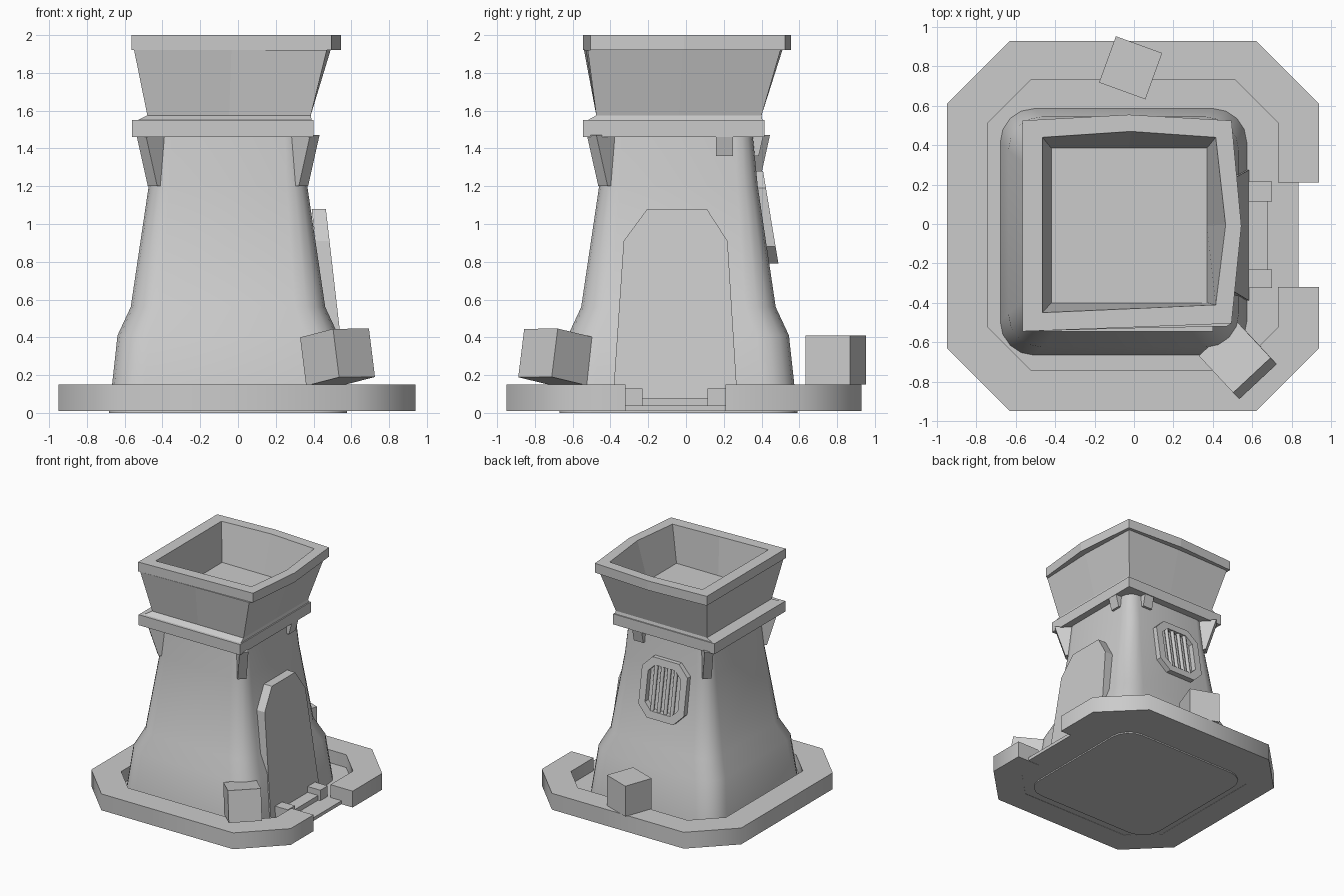
import bpy, bmesh, math
from mathutils import Matrix, Vector

if "Cube" in bpy.data.objects:
    bpy.data.objects.remove(bpy.data.objects["Cube"])

GREY = (0.6, 0.6, 0.6, 1)
stone = bpy.data.materials.new("plain_grey")
stone.use_nodes = True
stone.diffuse_color = GREY
stone.node_tree.nodes["Principled BSDF"].inputs["Base Color"].default_value = GREY


def finish(name, bm, smooth=0):
    bmesh.ops.recalc_face_normals(bm, faces=bm.faces)
    mesh = bpy.data.meshes.new(name)
    bm.to_mesh(mesh)
    bm.free()
    mesh.materials.append(stone)
    obj = bpy.data.objects.new(name, mesh)
    bpy.context.collection.objects.link(obj)
    if smooth:
        bpy.ops.object.select_all(action='DESELECT')
        obj.select_set(True)
        bpy.context.view_layer.objects.active = obj
        bpy.ops.object.shade_smooth_by_angle(angle=math.radians(smooth))
    return obj


def loft(name, rings, first=True, last=True, closed=False, smooth=0):
    """Skin a series of rings that share one point count."""
    bm = bmesh.new()
    loops = [[bm.verts.new(p) for p in ring] for ring in rings]
    n = len(loops[0])
    pairs = list(zip(loops, loops[1:]))
    if closed:
        pairs.append((loops[-1], loops[0]))
    for a, b in pairs:
        for i in range(n):
            j = (i + 1) % n
            bm.faces.new((a[i], a[j], b[j], b[i]))
    if first and not closed:
        bm.faces.new(loops[0])
    if last and not closed:
        bm.faces.new(loops[-1])
    return finish(name, bm, smooth)


def box(name, lo, hi, turn=Matrix()):
    lo, hi = Vector(lo), Vector(hi)
    bm = bmesh.new()
    bmesh.ops.create_cube(bm, size=1, matrix=Matrix.Translation((lo + hi) / 2)
                          @ turn @ Matrix.Diagonal((*(hi - lo), 1)))
    return finish(name, bm)


def corner_rect(x0, x1, y0, y1, r, steps=1):
    """Counter-clockwise rectangle with chamfered or rounded corners."""
    pts = []
    for k, (cx, cy) in enumerate(((x1 - r, y1 - r), (x0 + r, y1 - r),
                                  (x0 + r, y0 + r), (x1 - r, y0 + r))):
        for s in range(steps + 1):
            a = math.pi / 2 * (k + s / steps)
            pts.append((cx + r * math.cos(a), cy + r * math.sin(a)))
    return pts


def lift(pts, z):
    return [(x, y, z) for x, y in pts]


# Base kerb, open at the doorway, with a thin floor
outer = [(0.94, 0.21)] + corner_rect(-0.95, 0.94, -0.95, 0.93, 0.32) + [(0.94, -0.32)]
inner = [(0.73, 0.21)] + corner_rect(-0.74, 0.73, -0.74, 0.73, 0.215) + [(0.73, -0.32)]
loft("base_kerb", [[(*o, 0.01), (*o, 0.15), (*i, 0.15), (*i, 0.01)]
                   for o, i in zip(outer, inner)], smooth=50)
floor = corner_rect(-0.84, 0.835, -0.84, 0.83, 0.27)
loft("base_floor", [lift(floor, 0.012), lift(floor, 0.04)])

# Tapered tower body with rounded corners
CX, CY = -0.053, -0.04
tower = []
for z, h, r in ((0, 0.63, 0.17), (0.41, 0.585, 0.17), (0.56, 0.515, 0.16),
                (1.2, 0.42, 0.11), (1.5, 0.39, 0.09)):
    tower.append(lift(corner_rect(CX - h, CX + h, CY - h, CY + h, r, 4), z))
loft("tower_body", tower, smooth=40)

# Collar under the hopper
box("collar", (-0.56, -0.545, 1.46), (0.40, 0.415, 1.55))


# Hopper: skirt, flared wall, uneven rim and recessed floor
def bowed(x0, x1, y0, y1, z, bow=0.0, skew=0.0):
    mx, my = (x0 + x1) / 2, (y0 + y1) / 2
    return [(x0, y0, z), (mx, y0 + skew / 2, z), (x1 - skew / 2, y0 + skew, z),
            (x1 + bow, my, z), (x1 - skew / 2, y1, z), (mx, y1 + bow, z),
            (x0, y1, z), (x0, my, z)]


loft("hopper", [
    bowed(-0.53, 0.39, -0.52, 0.405, 1.55),
    bowed(-0.48, 0.385, -0.475, 0.40, 1.575),
    bowed(-0.55, 0.48, -0.54, 0.50, 1.92, 0.01, 0.02),
    bowed(-0.565, 0.515, -0.545, 0.525, 1.92, 0.03, 0.04),
    bowed(-0.565, 0.515, -0.545, 0.525, 2.0, 0.03, 0.04),
    bowed(-0.465, 0.435, -0.45, 0.44, 2.0, 0.03, 0.04),
    bowed(-0.42, 0.37, -0.40, 0.385, 1.68)], first=False)


# Brackets under the collar
def bracket(name, origin, degrees, d_in, d_top, d_bot, z0, width):
    a = math.radians(degrees)
    out = Vector((math.cos(a), math.sin(a), 0))
    side = Vector((-out.y, out.x, 0)) * width / 2
    profile = ((d_in, z0), (d_bot, z0), (d_top, 1.47), (d_in, 1.47))
    rings = [[Vector((*origin, z)) + out * d + side * s for d, z in profile]
             for s in (-1, 1)]
    loft(name, rings)


for label, deg in (("back_right", 135), ("front_right", 225), ("front_left", 315)):
    bracket("bracket_" + label, (CX, CY), deg, 0.42, 0.65, 0.565, 1.2, 0.07)
bracket("bracket_left_side", (0, 0.205), 0, 0.3, 0.4, 0.37, 1.36, 0.09)
bracket("bracket_back_side", (0.18, 0), 90, 0.3, 0.41, 0.385, 1.36, 0.09)

# Leaning door slab
door = [(-0.39, 0.03), (0.275, 0.03), (0.22, 0.91), (0.11, 1.08),
        (-0.205, 1.08), (-0.33, 0.91)]
loft("door", [[(0.465 + (1.08 - z) * 0.115 - depth, y, z) for y, z in door]
              for depth in (0.075, 0)])

# Doorstep and its end blocks
box("doorstep", (0.55, -0.24, 0.03), (0.68, 0.13, 0.08))
box("step_block_front", (0.58, -0.325, 0.03), (0.70, -0.23, 0.13))
box("step_block_back", (0.58, 0.115, 0.03), (0.70, 0.215, 0.13))


# Barred vent on the back wall
def vent_y(z):
    return 0.41 + (1.27 - z) * 0.165


frame_out = corner_rect(-0.31, 0.12, 0.79, 1.28, 0.09)
frame_in = corner_rect(-0.25, 0.06, 0.85, 1.22, 0.06)
loft("vent_frame", [[(x, vent_y(z) - 0.07, z), (x, vent_y(z), z),
                     (u, vent_y(w), w), (u, vent_y(w) - 0.07, w)]
                    for (x, z), (u, w) in zip(frame_out, frame_in)], closed=True)
for k in range(4):
    x = -0.188 + 0.062 * k
    circle = [(0.016 * math.cos(t * math.pi / 4), 0.016 * math.sin(t * math.pi / 4))
              for t in range(8)]
    loft(f"vent_bar_{k + 1}", [[(x + u, vent_y(z) - 0.02 + v, z) for u, v in circle]
                               for z in (0.84, 1.23)], smooth=50)

# Two loose blocks on the kerb
lean = Matrix.Rotation(math.radians(-10), 4, Vector((1, 1, 0)))
box("front_block", (0.397, -0.82, 0.165), (0.657, -0.56, 0.425),
    lean @ Matrix.Rotation(math.radians(43), 4, 'Z'))
box("back_block", (-0.142, 0.668, 0.15), (0.108, 0.918, 0.41),
    Matrix.Rotation(math.radians(-20), 4, 'Z'))
